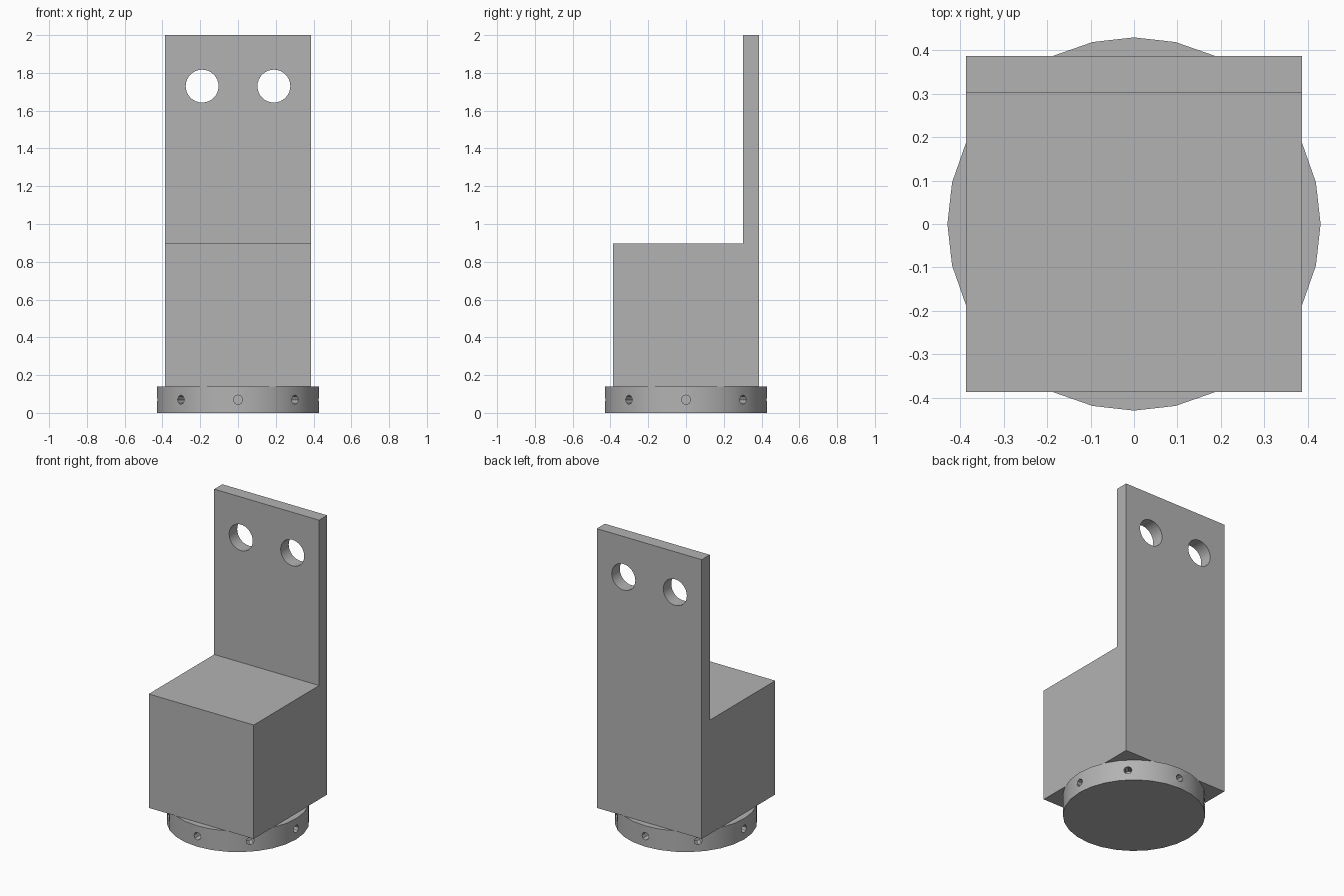
import bpy
from math import pi, sin, cos

cube = bpy.data.objects.get("Cube")
if cube:
    bpy.data.objects.remove(cube, do_unlink=True)

HALF, BASE_TOP, SEAT_TOP, HEIGHT = 0.387, 0.139, 0.898, 2.0
PLATE_FRONT = 0.302

grey = bpy.data.materials.new("plain_grey")
grey.use_nodes = True
colour = (0.45, 0.45, 0.45, 1)
grey.diffuse_color = colour
grey.node_tree.nodes["Principled BSDF"].inputs["Base Color"].default_value = colour


def cylinder(name, radius, depth, location, sides, rotation=(0, 0, 0)):
    bpy.ops.mesh.primitive_cylinder_add(vertices=sides, radius=radius, depth=depth,
                                        location=location, rotation=rotation)
    obj = bpy.context.object
    obj.name = name
    obj.data.materials.append(grey)
    return obj


def drill(target, cutters):
    """Subtract each cutter, then bake the result and drop the cutters."""
    for cutter in cutters:
        cutter.hide_render = True
        mod = target.modifiers.new("drill", 'BOOLEAN')
        mod.operation = 'DIFFERENCE'
        mod.solver = 'EXACT'
        mod.object = cutter
    bpy.ops.object.select_all(action='DESELECT')
    target.select_set(True)
    bpy.context.view_layer.objects.active = target
    for mod in list(target.modifiers):
        bpy.ops.object.modifier_apply(modifier=mod.name)
    for cutter in cutters:
        bpy.data.objects.remove(cutter, do_unlink=True)
    bpy.ops.object.shade_smooth_by_angle(angle=pi / 6)


# Block and upright plate: one L-shaped profile extruded across x
profile = [(-HALF, BASE_TOP), (HALF, BASE_TOP), (HALF, HEIGHT),
           (PLATE_FRONT, HEIGHT), (PLATE_FRONT, SEAT_TOP), (-HALF, SEAT_TOP)]
n = len(profile)
verts = [(x, y, z) for x in (-HALF, HALF) for y, z in profile]
faces = [list(reversed(range(n))), list(range(n, 2 * n))]
faces += [[i, (i + 1) % n, (i + 1) % n + n, i + n] for i in range(n)]
mesh = bpy.data.meshes.new("block_and_plate")
mesh.from_pydata(verts, [], faces)
mesh.materials.append(grey)
block = bpy.data.objects.new("block_and_plate", mesh)
bpy.context.collection.objects.link(block)

# Two mounting holes through the plate
drill(block, [cylinder("mounting_hole", 0.087, 0.3, (side * 0.19, 0.345, 1.73), 32, (pi / 2, 0, 0))
              for side in (-1, 1)])

# Round base with eight small radial holes
RADIUS = 0.43
base = cylinder("round_base", RADIUS, BASE_TOP, (0, 0, BASE_TOP / 2), 28)
holes = []
for k in range(8):
    a = k * pi / 4
    holes.append(cylinder("radial_hole", 0.025, 0.12,
                          (RADIUS * cos(a), RADIUS * sin(a), BASE_TOP / 2), 8, (0, pi / 2, a)))
drill(base, holes)
